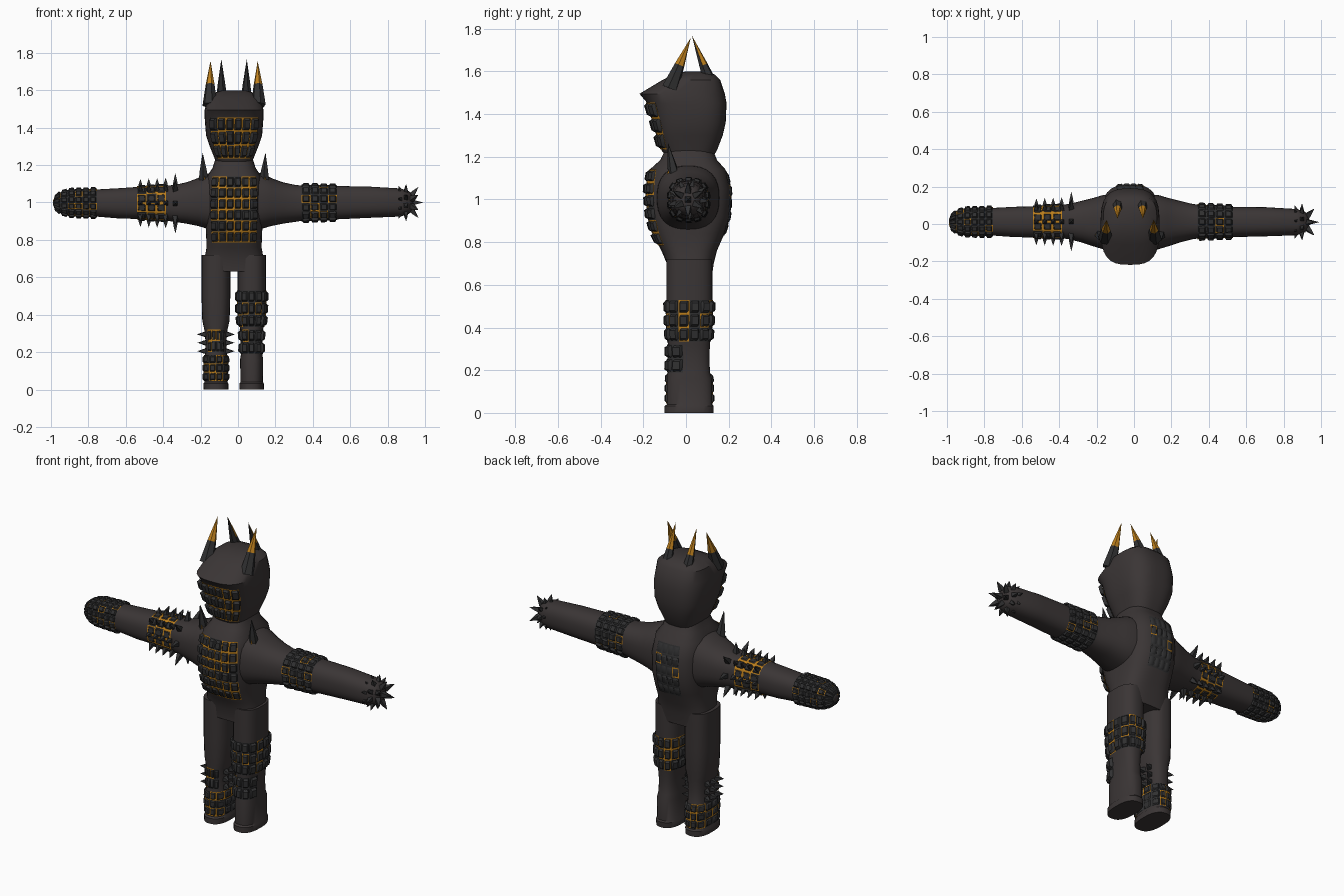
import bpy, bmesh, math, random
from mathutils import Vector

if "Cube" in bpy.data.objects:
    bpy.data.objects.remove(bpy.data.objects["Cube"])
random.seed(4)


def material(name, rgb):
    m = bpy.data.materials.new(name)
    m.diffuse_color = (*rgb, 1)
    m.use_nodes = True
    m.node_tree.nodes["Principled BSDF"].inputs["Base Color"].default_value = m.diffuse_color
    return m


SKIN = material("dark_skin", (0.043, 0.036, 0.036))
PLATE = material("black_plate", (0.030, 0.030, 0.031))
GOLD = material("gold", (0.50, 0.21, 0.012))
MATS = [SKIN, PLATE, GOLD]


def finish(name, bm, smooth=True):
    bmesh.ops.recalc_face_normals(bm, faces=bm.faces)
    me = bpy.data.meshes.new(name)
    bm.to_mesh(me)
    bm.free()
    for m in MATS:
        me.materials.append(m)
    ob = bpy.data.objects.new(name, me)
    bpy.context.collection.objects.link(ob)
    if smooth:
        bpy.ops.object.select_all(action='DESELECT')
        ob.select_set(True)
        bpy.context.view_layer.objects.active = ob
        bpy.ops.object.shade_smooth_by_angle(angle=math.radians(40))
    return ob


class Limb:
    """Rounded-square tube; rings are (t, a_min, a_max, b_min, b_max) across the axis."""

    def __init__(self, axis, rings, power):
        self.axis, self.rings, self.power = axis, sorted(rings), power

    def point(self, t, deg, off=0.0):
        rs = self.rings
        t = min(max(t, rs[0][0]), rs[-1][0])
        for lo, hi in zip(rs, rs[1:]):
            if t <= hi[0]:
                break
        f = (t - lo[0]) / (hi[0] - lo[0])
        a0, a1, b0, b1 = [p + (q - p) * f for p, q in zip(lo[1:], hi[1:])]
        c, s = math.cos(math.radians(deg)), math.sin(math.radians(deg))
        r = (abs(c) ** self.power + abs(s) ** self.power) ** (-1 / self.power)
        a = (a0 + a1) / 2 + ((a1 - a0) / 2 + off) * r * c
        b = (b0 + b1) / 2 + ((b1 - b0) / 2 + off) * r * s
        return Vector((a, b, t)) if self.axis == 'z' else Vector((t, a, b))

    def build(self, name, n=32):
        bm = bmesh.new()
        loops = [[bm.verts.new(self.point(r[0], 360 * i / n)) for i in range(n)]
                 for r in self.rings]
        for p, q in zip(loops, loops[1:]):
            for i in range(n):
                j = (i + 1) % n
                bm.faces.new((p[i], p[j], q[j], q[i]))
        bm.faces.new(loops[0])
        bm.faces.new(loops[-1])
        return finish(name, bm)

    def tiles(self, name, t0, t1, rows, d0, d1, cols, thick=0.014, gap=0.06, gold=0.5):
        """Pillow-shaped plates over a thin sheet that shows gold in the gaps."""
        bm = bmesh.new()

        def patch(us, vs, off, mat):
            g = [[bm.verts.new(self.point(u, v, off(i, j))) for j, v in enumerate(vs)]
                 for i, u in enumerate(us)]
            for i in range(len(us) - 1):
                for j in range(len(vs) - 1):
                    f = bm.faces.new((g[i][j], g[i + 1][j], g[i + 1][j + 1], g[i][j + 1]))
                    f.material_index = mat
        du, dv = (t1 - t0) / rows, (d1 - d0) / cols
        steps = (gap, 0.22, 0.78, 1 - gap)
        for r in range(rows):
            for c in range(cols):
                u, v = t0 + r * du, d0 + c * dv
                mat = 2 if random.random() < gold else 1
                patch((u, u + du), (v, v + dv / 2, v + dv), lambda i, j: 0.004, mat)
                patch([u + du * s for s in steps], [v + dv * s for s in steps],
                      lambda i, j: thick if 0 < i < 3 and 0 < j < 3 else 0.002, 1)
        return finish(name, bm)


def spikes(name, items, sides=4, gold_above=None):
    """Pointed cones from (base, tip, radius); optional gold upper part."""
    bm = bmesh.new()
    for base, tip, rad in items:
        base, tip = Vector(base), Vector(tip)
        d = (tip - base).normalized()
        x = d.orthogonal().normalized()
        y = d.cross(x)
        f = 0.5 if gold_above is None else (gold_above - base.z) / (tip.z - base.z)
        ring = [[bm.verts.new(base.lerp(tip, k) + rad * w * (
            x * math.cos(math.tau * i / sides) + y * math.sin(math.tau * i / sides)))
            for i in range(sides)] for k, w in ((0, 1), (f, 1 - f * 0.85))]
        top = bm.verts.new(tip)
        bm.faces.new(ring[0]).material_index = 1
        for i in range(sides):
            j = (i + 1) % sides
            bm.faces.new((ring[0][i], ring[0][j], ring[1][j], ring[1][i])).material_index = 1
            face = bm.faces.new((ring[1][i], ring[1][j], top))
            face.material_index = 1 if gold_above is None else 2
    return finish(name, bm, False)


MID = -0.021  # body centre line


def trunk_rings(rows):
    return [(z, MID - w, MID + w, y0, y1) for z, w, y0, y1 in rows]


# torso and head
torso = Limb('z', trunk_rings([
    (0.63, .165, -.085, .12), (0.70, .158, -.09, .13), (0.76, .147, -.115, .145),
    (0.84, .150, -.155, .18), (0.92, .155, -.178, .205), (1.05, .155, -.188, .21),
    (1.14, .145, -.17, .185), (1.185, .115, -.12, .145), (1.25, .095, -.09, .12)]), 3)
torso.build("torso", 40)
head = Limb('z', trunk_rings([
    (1.19, .090, -.08, .12), (1.23, .102, -.115, .145), (1.30, .130, -.135, .172),
    (1.36, .150, -.152, .186), (1.45, .157, -.180, .19), (1.495, .157, -.218, .182),
    (1.56, .143, -.11, .16), (1.585, .11, -.06, .135), (1.60, .06, 0, .09)]), 3)
head.build("head", 40)

# legs
legs = {}
for side, cx, w in (("left", -.118, 1.0), ("right", .073, .98)):
    rows = [(0, .066, -.1, .128), (.032, .067, -.1, .13), (.04, .061, -.09, .123),
            (.16, .063, -.09, .122), (.19, .058, -.085, .112), (.26, .056, -.082, .11),
            (.32, .062, -.085, .112), (.37, .073, -.088, .118), (.5, .077, -.092, .123),
            (.72, .077, -.092, .123)]
    legs[side] = Limb('z', [(z, cx - r * w, cx + r * w, a, b) for z, r, a, b in rows], 2.6)
    legs[side].build(side + "_leg")

# arms
shoulder = [(.03, -.14, .16, .84, 1.17), (.13, -.135, .155, .86, 1.155),
            (.18, -.12, .14, .875, 1.13), (.24, -.10, .125, .887, 1.108),
            (.31, -.082, .108, .897, 1.093), (.36, -.075, .1, .905, 1.09)]
right_arm = Limb('x', shoulder + [
    (.53, -.07, .092, .91, 1.088), (.70, -.066, .09, .918, 1.085), (.87, -.06, .08, .925, 1.075),
    (.915, -.045, .065, .94, 1.06), (.935, -.02, .04, .97, 1.03)], 2.5)
left_arm = Limb('x', [(-t - .035, *r) for t, *r in shoulder] + [
    (-.54, -.072, .094, .912, 1.083), (-.64, -.07, .092, .915, 1.076),
    (-.75, -.062, .086, .924, 1.07), (-.90, -.06, .082, .93, 1.066),
    (-.95, -.045, .067, .945, 1.052), (-.977, -.025, .045, .967, 1.03),
    (-.988, -.008, .028, .985, 1.012)], 2.5)
right_arm.build("right_arm")
left_arm.build("left_arm")

# plated armour
torso.tiles("chest_plates", .785, 1.14, 6, -134, -46, 6, thick=.016, gap=.07, gold=.8)
torso.tiles("back_plates", .83, 1.13, 5, 64, 116, 4, thick=.008, gold=.15)
head.tiles("face_plates", 1.235, 1.455, 3, -136, -44, 6, thick=.020, gap=.05, gold=.75)
right_arm.tiles("right_arm_cuff", .34, .53, 4, 0, 360, 14, gold=.12)
left_arm.tiles("left_hand_plates", -.987, -.755, 6, 0, 360, 14, thick=.013, gold=.2)
left_arm.tiles("left_arm_plates", -.54, -.385, 3, 0, 360, 12, thick=.009, gap=.1, gold=.85)
legs["right"].tiles("right_knee_plates", .335, .53, 3, 0, 360, 14, thick=.015, gold=.4)
legs["right"].tiles("right_shin_plates", .19, .32, 2, -165, -15, 5, thick=.018, gold=.35)
legs["left"].tiles("left_boot_plates", .045, .185, 3, 0, 360, 12, thick=.010, gold=.45)
legs["left"].tiles("left_shin_plates", .20, .32, 2, -130, -50, 4, thick=.010, gold=.4)


def limb_spikes(limb, ts, angles, height, rad):
    return [(limb.point(t, a, -.01), limb.point(t, a, height), rad) for t in ts for a in angles]


# limb spikes
ring8 = range(0, 360, 45)
spikes("left_arm_spikes", limb_spikes(left_arm, (-.522, -.477, -.432, -.387), ring8, .042, .021)
       + limb_spikes(left_arm, (-.335,), ring8, .062, .021))
spikes("left_shin_spikes", limb_spikes(legs["left"], (.205, .25, .295),
                                       (-155, 180, 155, -25, 0, 25), .042, .022))

# right hand spikes around the rounded fist
hand = Vector((.895, .01, 1.0))
fist = [(hand, (.992, .01, 1.0), .03)]
for tilt, length, count in ((50, .108, 6), (88, .102, 9), (112, .098, 9)):
    for i in range(count):
        a, b = math.radians(tilt), math.tau * (i + tilt / 100) / count
        d = Vector((math.cos(a), math.sin(a) * math.cos(b), math.sin(a) * math.sin(b)))
        fist.append((hand + d * .05, hand + d * length, .02))
spikes("right_hand_spikes", fist)

# horns and shoulder spikes on both sides
outer, inner, shoulders, collars = [], [], [], []
for s in (-1, 1):
    outer.append(((MID + s * .130, -.075, 1.52), (MID + s * .126, .022, 1.757), .040))
    inner.append(((MID + s * .066, .125, 1.52), (MID + s * .068, .028, 1.767), .034))
    shoulders.append(((MID + s * .160, -.05, 1.08), (MID + s * .168, -.085, 1.268), .034))
    collars.append(((MID + s * .160, -.055, 1.085), (MID + s * .162, -.075, 1.17), .046))
spikes("outer_horns", outer, 6, 1.63)
spikes("shoulder_spikes", shoulders, 5)
spikes("shoulder_spike_collars", collars, 3, 1.10)
back_horns = spikes("inner_horns", inner, 6, 1.63)
for p in back_horns.data.polygons:  # dark undersides facing forward
    if p.normal.y < -.3:
        p.material_index = 1
